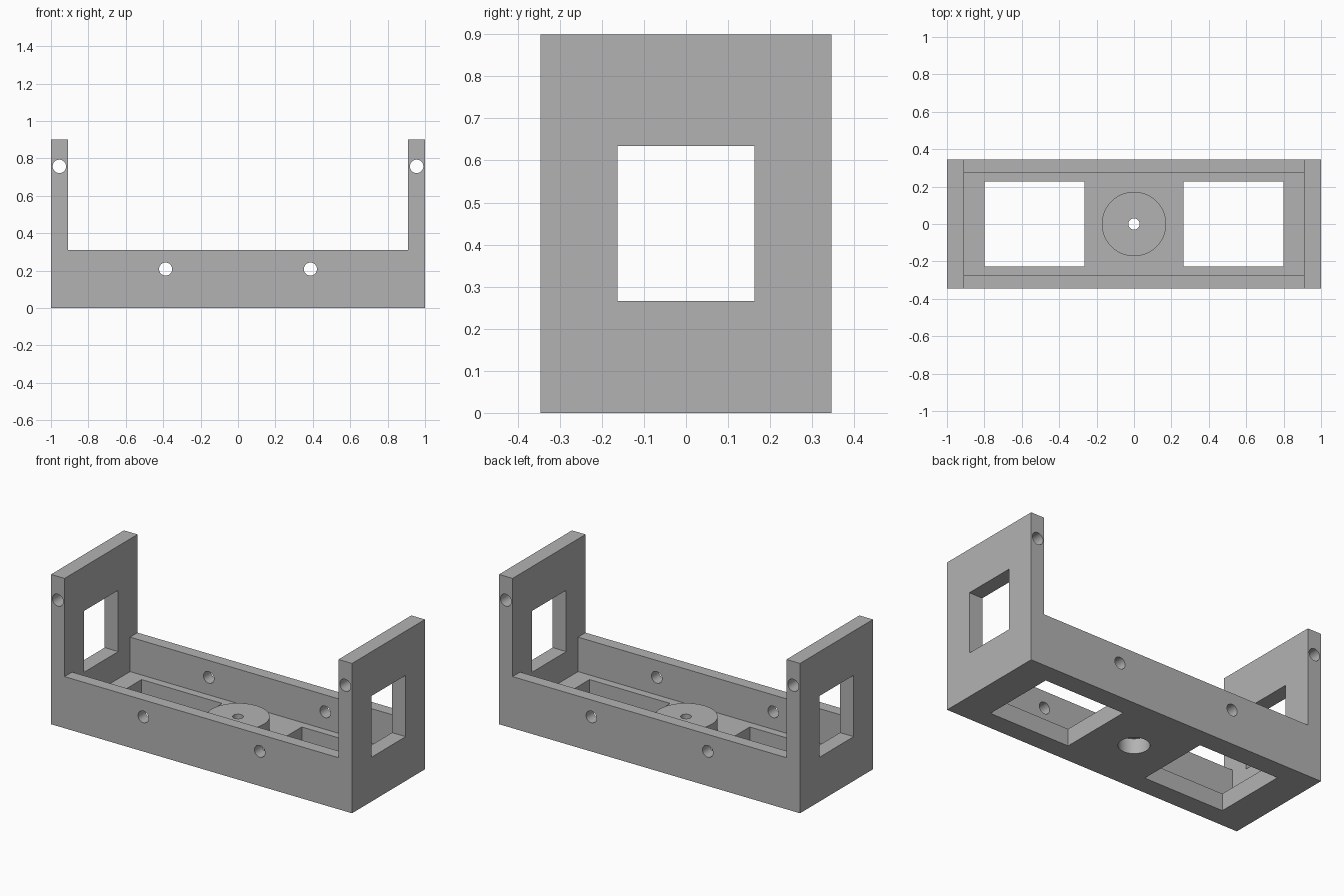
import bpy, bmesh
from math import radians
from mathutils import Matrix

default = bpy.data.objects.get("Cube")
if default:
    bpy.data.objects.remove(default, do_unlink=True)

grey = bpy.data.materials.new("plain grey")
grey.use_nodes = True
GREY = (0.45, 0.45, 0.45, 1)
grey.diffuse_color = GREY
grey.node_tree.nodes["Principled BSDF"].inputs["Base Color"].default_value = GREY

HALF_Y, HEIGHT = 0.346, 0.9
INNER_X, INNER_Y = 0.91, 0.275
FLOOR, RIM = 0.103, 0.31


def make(name, bm):
    bmesh.ops.recalc_face_normals(bm, faces=bm.faces)
    mesh = bpy.data.meshes.new(name)
    bm.to_mesh(mesh)
    bm.free()
    mesh.materials.append(grey)
    obj = bpy.data.objects.new(name, mesh)
    bpy.context.collection.objects.link(obj)
    return obj


def box(name, x, y, z):
    bm = bmesh.new()
    bmesh.ops.create_cube(bm, size=1)
    for v in bm.verts:
        v.co = [r[0] if c < 0 else r[1] for c, r in zip(v.co, (x, y, z))]
    return make(name, bm)


def cylinder(name, radius, depth, centre, along_y=False, sides=48):
    bm = bmesh.new()
    turn = Matrix.Rotation(radians(90 if along_y else 0), 4, 'X')
    bmesh.ops.create_cone(bm, cap_ends=True, segments=sides, radius1=radius,
                          radius2=radius, depth=depth,
                          matrix=Matrix.Translation(centre) @ turn)
    return make(name, bm)


def combine(target, tool, operation='DIFFERENCE'):
    mod = target.modifiers.new(tool.name, 'BOOLEAN')
    mod.operation, mod.solver, mod.object = operation, 'EXACT', tool
    bpy.context.view_layer.objects.active = target
    bpy.ops.object.modifier_apply(modifier=mod.name)
    bpy.data.objects.remove(tool, do_unlink=True)


# Solid block, hollowed by a T-shaped section running between the end walls
bracket = box("bracket", (-1, 1), (-HALF_Y, HALF_Y), (0, HEIGHT))
half = [(INNER_Y, FLOOR), (INNER_Y, RIM), (0.5, RIM), (0.5, 1.1)]
section = half + [(-y, z) for y, z in reversed(half)]
bm = bmesh.new()
face = bm.faces.new([bm.verts.new((-INNER_X, y, z)) for y, z in section])
sweep = bmesh.ops.extrude_face_region(bm, geom=[face])["geom"]
bmesh.ops.translate(bm, vec=(2 * INNER_X, 0, 0),
                    verts=[g for g in sweep if isinstance(g, bmesh.types.BMVert)])
combine(bracket, make("tray_cutter", bm))

# Round hub on the floor, with a wide bore below and a small hole above
combine(bracket, cylinder("hub", 0.172, 0.13, (0, 0, 0.117), sides=64), 'UNION')
combine(bracket, cylinder("wide_bore", 0.085, 0.19, (0, 0, -0.005)))
combine(bracket, cylinder("small_hole", 0.03, 0.6, (0, 0, 0.1), sides=32))

# Windows through the end walls
combine(bracket, box("end_window", (-1.2, 1.2), (-0.163, 0.163), (0.266, 0.634)))

# Floor openings and screw holes on both sides
for side in (-1, 1):
    xs = sorted((side * 0.265, side * 0.8))
    combine(bracket, box("floor_opening", xs, (-0.227, 0.227), (-0.1, 0.2)))
    combine(bracket, cylinder("wall_hole", 0.035, 2, (side * 0.387, 0, 0.208), True, 32))
    combine(bracket, cylinder("post_hole", 0.036, 2, (side * 0.955, 0, 0.757), True, 32))

bpy.ops.object.select_all(action='DESELECT')
bracket.select_set(True)
bpy.context.view_layer.objects.active = bracket
bpy.ops.object.shade_smooth_by_angle(angle=radians(30))
